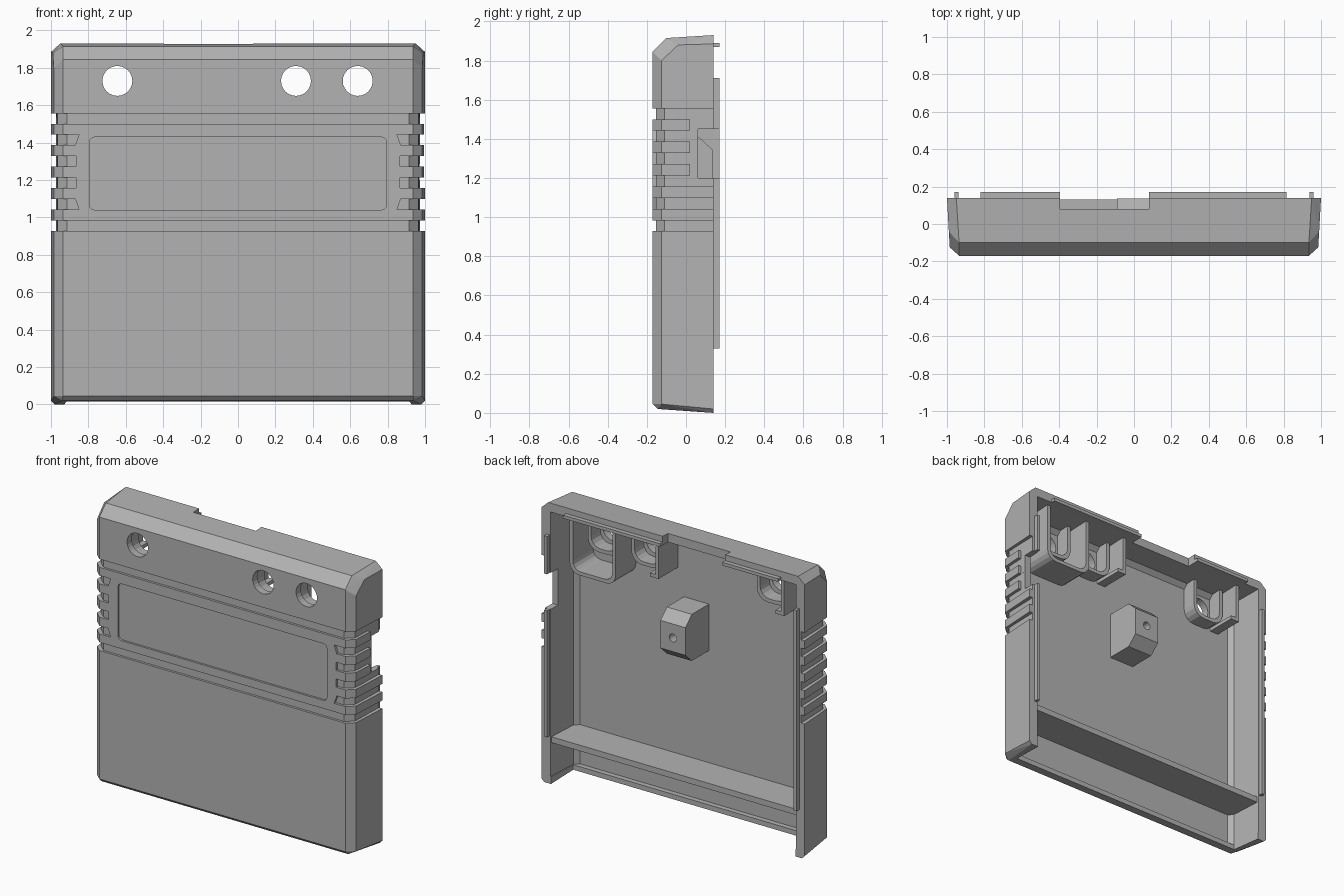
import bpy, bmesh, math

cube = bpy.data.objects.get("Cube")
if cube:
    bpy.data.objects.remove(cube, do_unlink=True)

grey = bpy.data.materials.new("shell grey")
grey.use_nodes = True
grey.diffuse_color = (0.45, 0.45, 0.45, 1)
grey.node_tree.nodes["Principled BSDF"].inputs["Base Color"].default_value = (0.45, 0.45, 0.45, 1)


def hull(name, points):
    """Convex solid around the given points, with flat faces merged."""
    bm = bmesh.new()
    for p in points:
        bm.verts.new(p)
    res = bmesh.ops.convex_hull(bm, input=bm.verts)
    loose = [v for v in bm.verts if not v.link_faces]
    bmesh.ops.delete(bm, geom=loose, context='VERTS')
    bmesh.ops.dissolve_limit(bm, angle_limit=0.01, verts=bm.verts, edges=bm.edges)
    bmesh.ops.recalc_face_normals(bm, faces=bm.faces)
    mesh = bpy.data.meshes.new(name)
    bm.to_mesh(mesh)
    bm.free()
    mesh.materials.append(grey)
    obj = bpy.data.objects.new(name, mesh)
    bpy.context.collection.objects.link(obj)
    return obj


def box(name, x0, x1, y0, y1, z0, z1):
    return hull(name, [(x, y, z) for x in (x0, x1) for y in (y0, y1) for z in (z0, z1)])


def prism(name, outline, y0, y1):
    return hull(name, [(x, y, z) for x, z in outline for y in (y0, y1)])


def arc(cx, cz, r, a0, a1, n):
    return [(cx + r * math.cos(math.radians(a0 + (a1 - a0) * i / n)),
             cz + r * math.sin(math.radians(a0 + (a1 - a0) * i / n))) for i in range(n + 1)]


def mirrored(points):
    return [(s * x, y, z) for x, y, z in points for s in (-1, 1)]


def cut(target, cutter):
    """Subtract the cutter and discard it."""
    mod = target.modifiers.new("cut", 'BOOLEAN')
    mod.operation = 'DIFFERENCE'
    mod.solver = 'EXACT'
    mod.object = cutter
    bpy.context.view_layer.objects.active = target
    bpy.ops.object.modifier_apply(modifier=mod.name)
    bpy.data.objects.remove(cutter, do_unlink=True)


def outer(name, inset=0.0, front=0.0, back=0.14):
    """Tapered outer block with bevelled front edges and corners."""
    pts = [(1, back, .02), (.98, back, 0), (1, back, 1.885), (.95, back, 1.93),
           (.985, -.125 + front, .045), (.985, -.125 + front, 1.80), (.99, -.04, 1.88),
           (.935, -.10 + front, 1.915), (.94, -.145 + front, .02),
           (.935, -.17 + front, .045), (.935, -.17 + front, 1.845)]
    return hull(name, mirrored([(x - inset, y, z) for x, y, z in pts]))


# Main shell
shell = outer("shell")
cut(shell, hull("cavity", mirrored([
    (.942, .3, .05), (.942, .3, 1.875), (.92, -.09, .05), (.92, -.09, 1.86),
    (.89, -.12, .05), (.89, -.12, 1.83)])))
cut(shell, hull("bottom_opening", mirrored([
    (.938, .3, -.1), (.938, .3, .2), (.917, -.085, -.1), (.917, -.085, .2)])))


def cut_surface(cutter):
    """Cut only a shallow layer off the front and sides."""
    cut(cutter, outer("core", .02, .016, .4))
    cut(shell, cutter)


# Grooves that wrap the whole front
for z in (.928, 1.5):
    cut_surface(box("groove", -1.2, 1.2, -.3, .2, z, z + .056))

# Grip slots on both edges
for i, (low, high) in enumerate(((.85, .87), (.865, .865), (.865, .865), (.87, .85))):
    z = 1.042 + .115 * i
    for s in (-1, 1):
        cut_surface(hull("slot", [(s * x, y, h) for y in (-.3, .2) for x, h in
                                  ((low, z), (1.2, z), (high, z + .056), (1.2, z + .056))]))

# Side recess and switch notch on one edge, cable notch in the top edge
cut_surface(box("side_recess", .9, 1.2, .02, .2, 1.21, 1.505))
cut(shell, box("side_notch", .9, 1.2, .062, .3, 1.2, 1.45))
cut(shell, box("top_notch", -.395, .08, .08, .3, 1.8, 2))

# Label recess with rounded corners
corners = []
for cx, cz, a in ((.765, 1.4, 0), (-.765, 1.4, 90), (-.765, 1.07, 180), (.765, 1.07, 270)):
    corners += arc(cx, cz, .03, a, a + 90, 4)
cut(shell, prism("label_recess", corners, -.3, -.156))

# Front holes
holes = (-.645, .31, .64)
for x in holes:
    cut(shell, prism("hole", arc(x, 1.73, .08, 0, 345, 23), -.3, -.05))

# Cross shelf near the bottom
hull("cross_shelf", mirrored([(x, y, z) for z in (.28, .32)
                              for x, y in ((.95, .13), (.935, -.13))]))

# Locating lips along the rim
box("left_lip_lower", .938, .96, .08, .17, .33, 1.2)
box("left_lip_upper", .938, .96, .08, .17, 1.45, 1.71)
box("right_lip", -.96, -.938, .08, .17, .33, 1.71)
box("top_lip_right", -.82, -.395, .08, .17, 1.868, 1.89)
box("top_lip_left", .08, .815, .08, .17, 1.868, 1.89)

# Central screw post
post = hull("screw_post", [(x, y, z) for x in (-.09, .1) for y, z in
                           ((-.13, 1.41), (.065, 1.41), (.135, 1.345),
                            (.135, 1.155), (.065, 1.09), (-.13, 1.09))])
cut(post, prism("screw_hole", arc(.005, 1.25, .028, 0, 330, 11), .03, .3))


def cradle(name, x, half, bottom, r, depth, wall=.025, top=1.87):
    """Open-topped U-shaped wall."""
    def outline(w, up):
        h, rr = half - w, r - w / 2
        return ([(x - h, up), (x + h, up)] + arc(x - h + rr, bottom + w + rr, rr, 180, 270, 4)
                + arc(x + h - rr, bottom + w + rr, rr, 270, 360, 4))
    u = prism(name, outline(0, top), -.13, depth)
    cut(u, prism("inside", outline(wall, top + .2), -.3, depth + .2))


# Cradles behind the holes
for x in holes:
    cradle("hole_cradle", x, .12, 1.6, .08, -.02)
cradle("large_housing", .64, .175, 1.47, .07, .1)
for x in holes[:2]:
    box("support_rib", x - .165, x - .14, -.13, .09, 1.6, 1.87)
    box("support_foot", x - .165, x - .1, -.13, .09, 1.6, 1.625)
